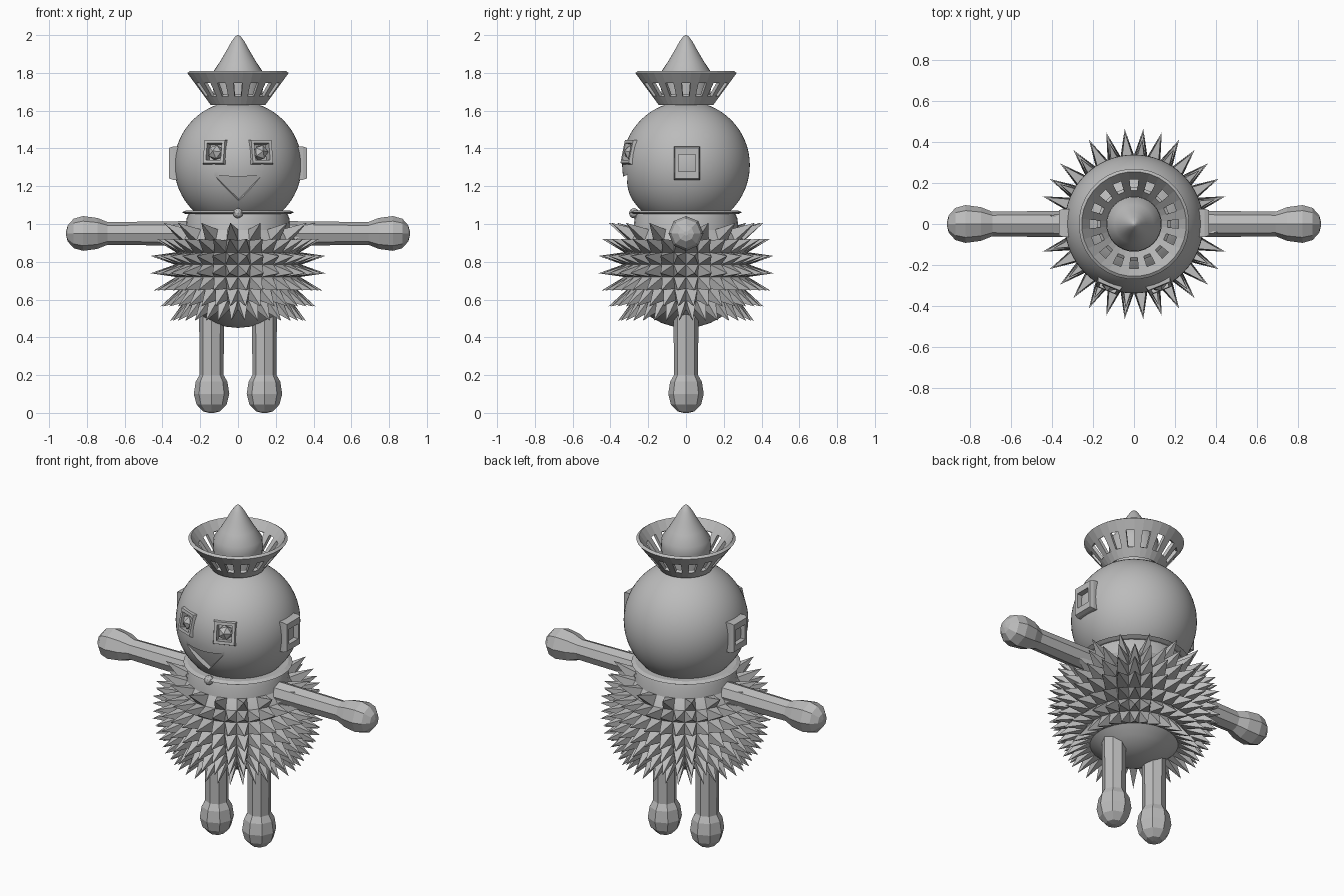
import bpy, bmesh, math
from mathutils import Vector, Matrix

if "Cube" in bpy.data.objects:
    bpy.data.objects.remove(bpy.data.objects["Cube"])

grey = bpy.data.materials.new("plain grey")
grey.diffuse_color = (0.5, 0.5, 0.5, 1)
grey.use_nodes = True
grey.node_tree.nodes["Principled BSDF"].inputs["Base Color"].default_value = grey.diffuse_color


def make(name, bm, smooth=None, recalc=True):
    if recalc:
        bmesh.ops.recalc_face_normals(bm, faces=bm.faces)
    me = bpy.data.meshes.new(name)
    bm.to_mesh(me)
    bm.free()
    me.materials.append(grey)
    ob = bpy.data.objects.new(name, me)
    bpy.context.collection.objects.link(ob)
    if smooth:
        shade(ob, smooth)
    return ob


def shade(ob, angle):
    bpy.ops.object.select_all(action='DESELECT')
    ob.select_set(True)
    bpy.context.view_layer.objects.active = ob
    bpy.ops.object.shade_smooth_by_angle(angle=math.radians(angle))


def lathe(profile, n, matrix=Matrix(), closed=False):
    """Revolve (radius, height) points around z; cap open ends."""
    bm = bmesh.new()
    rings = [[bm.verts.new((r * math.cos(2 * math.pi * i / n), r * math.sin(2 * math.pi * i / n), z))
              for i in range(n)] for r, z in profile]
    pairs = list(zip(rings, rings[1:]))
    if closed:
        pairs.append((rings[-1], rings[0]))
    else:
        bm.faces.new(rings[0])
        bm.faces.new(rings[-1])
    for a, b in pairs:
        for i in range(n):
            j = (i + 1) % n
            bm.faces.new((a[i], a[j], b[j], b[i]))
    bm.transform(matrix)
    return bm


def facing(direction, centre):
    """Matrix whose local z points outwards along a direction, local y upwards."""
    z = Vector(direction).normalized()
    x = Vector((0, 0, 1)).cross(z).normalized()
    y = z.cross(x)
    m = Matrix((x, y, z)).transposed().to_4x4()
    m.translation = centre
    return m


def frame(name, matrix, outer, inner, low, high):
    """Square frame with a hole and a slightly tapered rim."""
    bm = bmesh.new()
    loops = []
    for (w, h), s, z in ((outer, 1, low), (outer, 1, high - .02), (outer, .92, high),
                         (inner, 1, high), (inner, 1, low)):
        loops.append([bm.verts.new((sx * w * s, sy * h * s, z))
                      for sx, sy in ((-1, -1), (1, -1), (1, 1), (-1, 1))])
    for a, b in zip(loops, loops[1:] + loops[:1]):
        for i in range(4):
            j = (i + 1) % 4
            bm.faces.new((a[i], a[j], b[j], b[i]))
    bm.transform(matrix)
    make(name, bm)


def cutter(name, matrix, points, low, high):
    bm = bmesh.new()
    a, b = [[bm.verts.new((x, y, z)) for x, y in points] for z in (low, high)]
    bm.faces.new(a)
    bm.faces.new(b)
    for i in range(len(points)):
        j = (i + 1) % len(points)
        bm.faces.new((a[i], a[j], b[j], b[i]))
    bm.transform(matrix)
    ob = make(name, bm)
    ob.hide_render = ob.hide_viewport = True
    return ob


# Body: ball with a pyramid spike raised on every face of the middle rows
bm = bmesh.new()
BODY_R, BODY_Z, SEG = .335, .785, 32
bmesh.ops.create_uvsphere(bm, u_segments=SEG, v_segments=16, radius=BODY_R)
spiked, plain = [], []
for f in bm.faces:
    c = f.calc_center_median()
    lat = math.degrees(math.atan2(c.z, math.hypot(c.x, c.y)))
    column = int((math.atan2(c.y, c.x) + math.pi) / (2 * math.pi) * SEG)
    top_row = 24 < lat < 32
    if -43 < lat < 24 or (top_row and column % 2):
        spiked.append(f)
    else:
        plain.append(f)
for f in plain:
    f.smooth = True
for f in spiked:
    f.smooth = False
    tip = f.calc_center_median().normalized() * .468
    poked = bmesh.ops.poke(bm, faces=[f])
    poked['verts'][0].co = tip
bm.transform(Matrix.Translation((0, 0, BODY_Z)))
make("spiky_body", bm, recalc=False)

# Shoulders, thin collar and its bead
make("shoulders", lathe([(.28, .965), (.272, 1.03), (.262, 1.055), (.2, 1.08)], 32), 40)
make("collar", lathe([(.2, 1.07), (.275, 1.072), (.296, 1.062), (.275, 1.052), (.2, 1.05)],
                     32, closed=True))
bm = bmesh.new()
bmesh.ops.create_icosphere(bm, subdivisions=2, radius=.027,
                           matrix=Matrix.Translation((0, -.275, 1.057)))
make("collar_bead", bm)

# Head
HEAD = Vector((0, 0, 1.312))
bm = bmesh.new()
bmesh.ops.create_uvsphere(bm, u_segments=64, v_segments=32, radius=.338,
                          matrix=Matrix.Translation(HEAD))
head = make("head", bm)

# Eyes: framed square sockets with faceted eyeballs; ears: framed panels
cutters = []
square = [(-.042, -.045), (.042, -.045), (.042, .045), (-.042, .045)]
for side, s in (("left", 1), ("right", -1)):
    m = facing((s * .125, -.306, .07), HEAD)
    frame(side + "_eye_frame", m, (.063, .067), (.042, .045), .28, .346)
    cutters.append(cutter(side + "_socket_cutter", m, square, .295, .5))
    bm = bmesh.new()
    bmesh.ops.create_icosphere(bm, subdivisions=1, radius=.043,
                               matrix=m @ Matrix.Translation((0, 0, .318)))
    make(side + "_eyeball", bm)
    m = facing((s, 0, 0), HEAD + Vector((0, .005, .01)))
    frame(side + "_ear", m, (.068, .088), (.045, .045), .28, .364)

# Mouth: triangle sunk into the head
mouth = facing((0, -.31, -.125), HEAD)
cutters.append(cutter("mouth_cutter", mouth, [(-.128, .068), (.128, .068), (.004, -.07)], .308, .5))

for c in cutters:
    mod = head.modifiers.new(c.name, 'BOOLEAN')
    mod.operation = 'DIFFERENCE'
    mod.solver = 'EXACT'
    mod.object = c
bpy.context.view_layer.update()
head.data = bpy.data.meshes.new_from_object(head.evaluated_get(bpy.context.evaluated_depsgraph_get()))
head.modifiers.clear()
for c in cutters:
    bpy.data.objects.remove(c)
shade(head, 30)

# Hat: flared funnel with a ring of slots, and a pointed centre
bm = bmesh.new()
rows = []
for r, z in ((.13, 1.64), (.163, 1.685), (.217, 1.758), (.255, 1.81)):
    rows.append([bm.verts.new((r * math.cos(t), r * math.sin(t), z))
                 for t in [2 * math.pi * (i + .5) / 32 for i in range(32)]])
for k in range(3):
    for i in range(32):
        if k == 1 and i % 2:
            continue
        j = (i + 1) % 32
        bm.faces.new((rows[k][i], rows[k][j], rows[k + 1][j], rows[k + 1][i]))
brim = make("hat_brim", bm)
mod = brim.modifiers.new("thickness", 'SOLIDIFY')
mod.thickness = .018
mod.offset = -1
make("hat_point", lathe([(.125, 1.63), (.135, 1.76), (.132, 1.805), (.095, 1.86), (.06, 1.92),
                         (.035, 1.965), (.015, 1.992), (.004, 2.0)], 32), 40)

# Limbs: eight-sided, each ending in a rounded knob
for side, s in (("left", 1), ("right", -1)):
    arm = Matrix.Translation((0, 0, .95)) @ Matrix.Rotation(s * math.pi / 2, 4, 'Y')
    make(side + "_arm", lathe([(.066, .2), (.06, .69), (.082, .745), (.092, .82), (.078, .87),
                               (.042, .902), (.012, .91)], 8, arm))
    leg = Matrix.Translation((s * .14, 0, 0))
    make(side + "_leg", lathe([(.012, 0), (.045, .008), (.08, .045), (.094, .1), (.084, .165),
                               (.064, .2), (.066, .6)], 8, leg))
